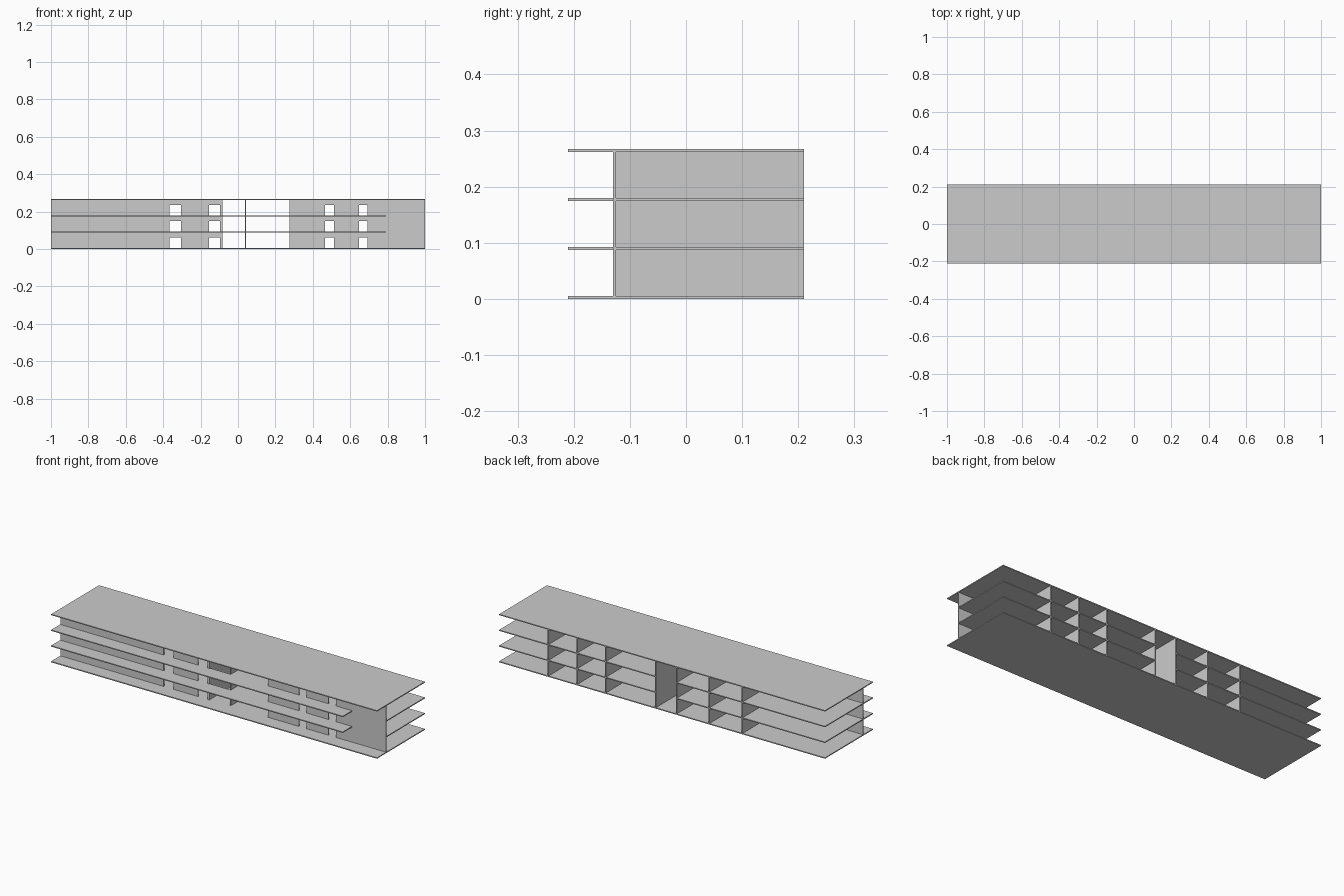
import bpy, bmesh
from mathutils import Vector

if "Cube" in bpy.data.objects:
    bpy.data.objects.remove(bpy.data.objects["Cube"])

T = 0.0055              # sheet thickness
STEP = 0.0872           # storey height
TOP = 3 * STEP + T      # overall height
FRONT, BACK = -0.21, 0.21
WALL_Y = -0.13          # outer face of the corridor wall
INNER_Y = WALL_Y + T


def prism(name, points, push):
    """Flat outline extruded along push."""
    bm = bmesh.new()
    face = bm.faces.new([bm.verts.new(p) for p in points])
    res = bmesh.ops.extrude_face_region(bm, geom=[face], use_keep_orig=True)
    verts = [v for v in res["geom"] if isinstance(v, bmesh.types.BMVert)]
    bmesh.ops.translate(bm, verts=verts, vec=Vector(push))
    bmesh.ops.recalc_face_normals(bm, faces=bm.faces)
    mesh = bpy.data.meshes.new(name)
    bm.to_mesh(mesh)
    bm.free()
    obj = bpy.data.objects.new(name, mesh)
    bpy.context.collection.objects.link(obj)
    return obj


def box(name, x0, x1, y0, y1, z0, z1):
    pts = [(x0, y0, z0), (x1, y0, z0), (x1, y1, z0), (x0, y1, z0)]
    return prism(name, pts, (0, 0, z1 - z0))


def wall(name, x0, x1, doors, z0, z1, door_h=0.056):
    """Wall outline with doorways cut up from the floor."""
    pts = [(x0, z0)]
    for a, b in doors:
        pts += [(a, z0), (a, z0 + door_h), (b, z0 + door_h), (b, z0)]
    pts += [(x1, z0), (x1, z1), (x0, z1)]
    return prism(name, [(x, WALL_Y, z) for x, z in pts], (0, T, 0))


# Ground slab and roof
box("ground_slab", -1, 1, FRONT, BACK, 0, T)
box("roof_slab", -1, 1, FRONT, BACK, TOP - T, TOP)

# Middle floors: notched at the front end, open at the stairwell
floor = [(-1, FRONT), (0.79, FRONT), (0.79, INNER_Y), (1, INNER_Y), (1, BACK),
         (0.04, BACK), (0.04, INNER_Y), (-0.085, INNER_Y), (-0.085, BACK), (-1, BACK)]
for i in (1, 2):
    prism("floor_slab", [(x, y, i * STEP) for x, y in floor], (0, 0, T))

# Corridor walls with doorways and room partitions on each storey
for i in range(3):
    z0, z1 = i * STEP + T, (i + 1) * STEP
    wall("left_wall", -1, -0.083, [(-0.365, -0.305), (-0.155, -0.096)], z0, z1)
    wall("right_wall", 0.275, 0.79, [(0.465, 0.513), (0.647, 0.692)], z0, z1)
    for x in (-0.492, -0.288, 0.347, 0.523, 0.699):
        box("partition", x - T / 2, x + T / 2, INNER_Y, BACK, z0, z1)

# Full-height wall at the end and walls either side of the stairwell
box("end_wall", 0.79, 1, WALL_Y, INNER_Y, T, TOP - T)
box("stairwell_wall_left", -0.085 - T, -0.085, INNER_Y, BACK, T, TOP - T)
box("stairwell_wall_right", 0.038, 0.038 + T, INNER_Y, BACK, T, TOP - T)
